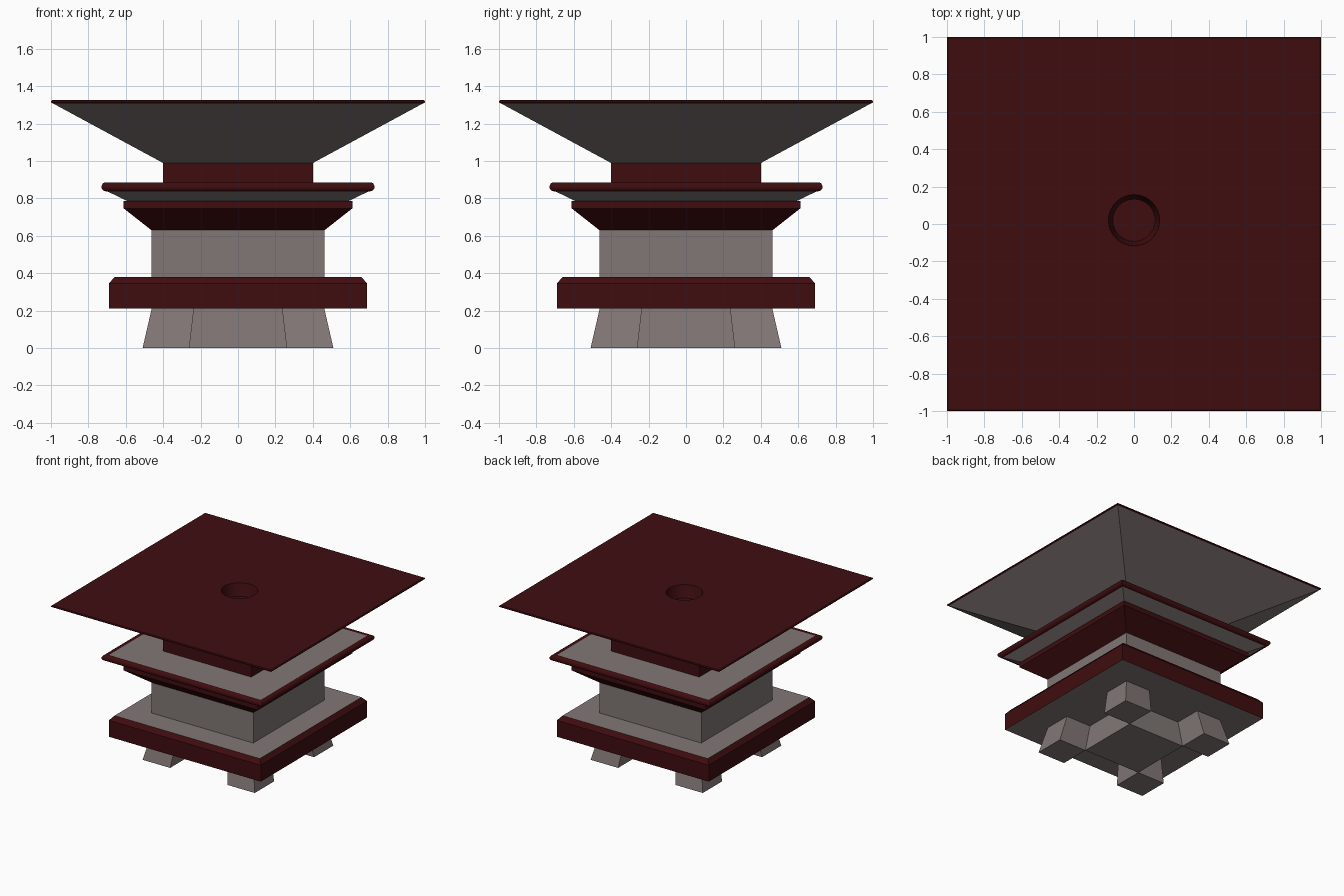
import bpy, bmesh
from math import cos, sin, pi

if "Cube" in bpy.data.objects:
    bpy.data.objects.remove(bpy.data.objects["Cube"])

red = bpy.data.materials.new("dark_red")
red.diffuse_color = (0.05, 0.004, 0.005, 1)
red.use_nodes = True
red.node_tree.nodes["Principled BSDF"].inputs["Base Color"].default_value = red.diffuse_color
grey = bpy.data.materials.new("warm_grey")
grey.diffuse_color = (0.22, 0.185, 0.18, 1)
grey.use_nodes = True
grey.node_tree.nodes["Principled BSDF"].inputs["Base Color"].default_value = grey.diffuse_color


def finish(name, bm, mat):
    me = bpy.data.meshes.new(name)
    bm.to_mesh(me)
    bm.free()
    me.materials.append(mat)
    ob = bpy.data.objects.new(name, me)
    bpy.context.collection.objects.link(ob)
    return ob


def bridge(bm, low, high, smooth=False):
    n = len(low)
    for i in range(n):
        j = (i + 1) % n
        bm.faces.new((low[i], low[j], high[j], high[i])).smooth = smooth


def square_ring(bm, h, z):
    return [bm.verts.new((x * h, y * h, z)) for x, y in ((-1, -1), (1, -1), (1, 1), (-1, 1))]


def tier(name, profile, mat, bottom=False, top=False):
    """Square moulding: profile is (half width, z) going up the outside."""
    bm = bmesh.new()
    rings = [square_ring(bm, h, z) for h, z in profile]
    for a, b in zip(rings, rings[1:]):
        bridge(bm, a, b)
    if bottom:
        bm.faces.new(rings[0][::-1])
    if top:
        bm.faces.new(rings[-1])
    return finish(name, bm, mat)


# Tapered foot blocks: four corners plus the centre, in a checker pattern
bm = bmesh.new()
IN, OUT, TAPER, FOOT_TOP = 0.26, 0.51, 0.905, 0.21
spans = [(-OUT, -IN), (-IN, IN), (IN, OUT)]
for i, j in ((0, 0), (2, 0), (1, 1), (0, 2), (2, 2)):
    (x0, x1), (y0, y1) = spans[i], spans[j]
    pts = ((x0, y0), (x1, y0), (x1, y1), (x0, y1))
    low = [bm.verts.new((x, y, 0)) for x, y in pts]
    high = [bm.verts.new((x * TAPER, y * TAPER, FOOT_TOP)) for x, y in pts]
    bridge(bm, low, high)
    bm.faces.new(low[::-1])
finish("feet", bm, grey)

# Base slab: red sides with chamfer, grey underside and top
tier("base_trim", [(0.69, 0.21), (0.69, 0.345), (0.66, 0.38)], red)
tier("base_underside", [(0.10, 0.21), (0.69, 0.21)][::-1], grey, top=True).scale.x = 1
bpy.data.objects["base_underside"].data.flip_normals()
tier("base_top", [(0.66, 0.38), (0.46, 0.38)], grey)

# Middle body and flared cornice
tier("body", [(0.463, 0.38), (0.463, 0.63)], grey)
tier("cornice_flare", [(0.463, 0.63), (0.612, 0.747), (0.612, 0.785), (0.59, 0.785)], red)
tier("cornice_soffit", [(0.59, 0.785), (0.70, 0.838)], grey)

# Rounded rim around the cornice
rim = [(0.707 + 0.023 * cos(a), 0.862 + 0.024 * sin(a))
       for a in [-pi / 2 + pi * k / 8 for k in range(9)]]
ob = tier("cornice_rim", [(0.70, 0.838)] + rim + [(0.69, 0.882)], red)
for p in ob.data.polygons:
    p.use_smooth = True
for e in ob.data.edges:  # keep the mitred corners sharp
    a, b = (ob.data.vertices[v].co for v in e.vertices)
    if (a - b).length < 0.5:
        e.use_edge_sharp = True
tier("cornice_top", [(0.69, 0.882), (0.40, 0.882)], grey)

# Neck and wide tray underside
tier("neck", [(0.402, 0.882), (0.402, 0.99)], red)
tier("tray_underside", [(0.402, 0.99), (0.99, 1.308)], grey)

# Tray edge
tier("tray_edge", [(0.99, 1.308), (1.0, 1.313), (1.0, 1.32), (0.994, 1.325)], red)

# Tray top with a round socket
bm = bmesh.new()
N, CY, TOP = 32, 0.02, 1.325
ang = [2 * pi * k / N for k in range(N)]
outer = []
for a in ang:
    s = 0.994 / max(abs(cos(a)), abs(sin(a)))
    outer.append(bm.verts.new((s * cos(a), s * sin(a), TOP)))
rings = [[bm.verts.new((r * cos(a), CY + r * sin(a), z)) for a in ang]
         for r, z in ((0.137, TOP), (0.125, TOP - 0.06), (0.113, TOP - 0.1))]
bridge(bm, outer, rings[0])
for a, b in zip(rings, rings[1:]):
    bridge(bm, a, b, True)
bm.faces.new(rings[-1])
for e in bm.edges:
    if e.is_manifold and e.calc_face_angle() > 0.6:
        e.smooth = False
finish("tray_top", bm, red)
